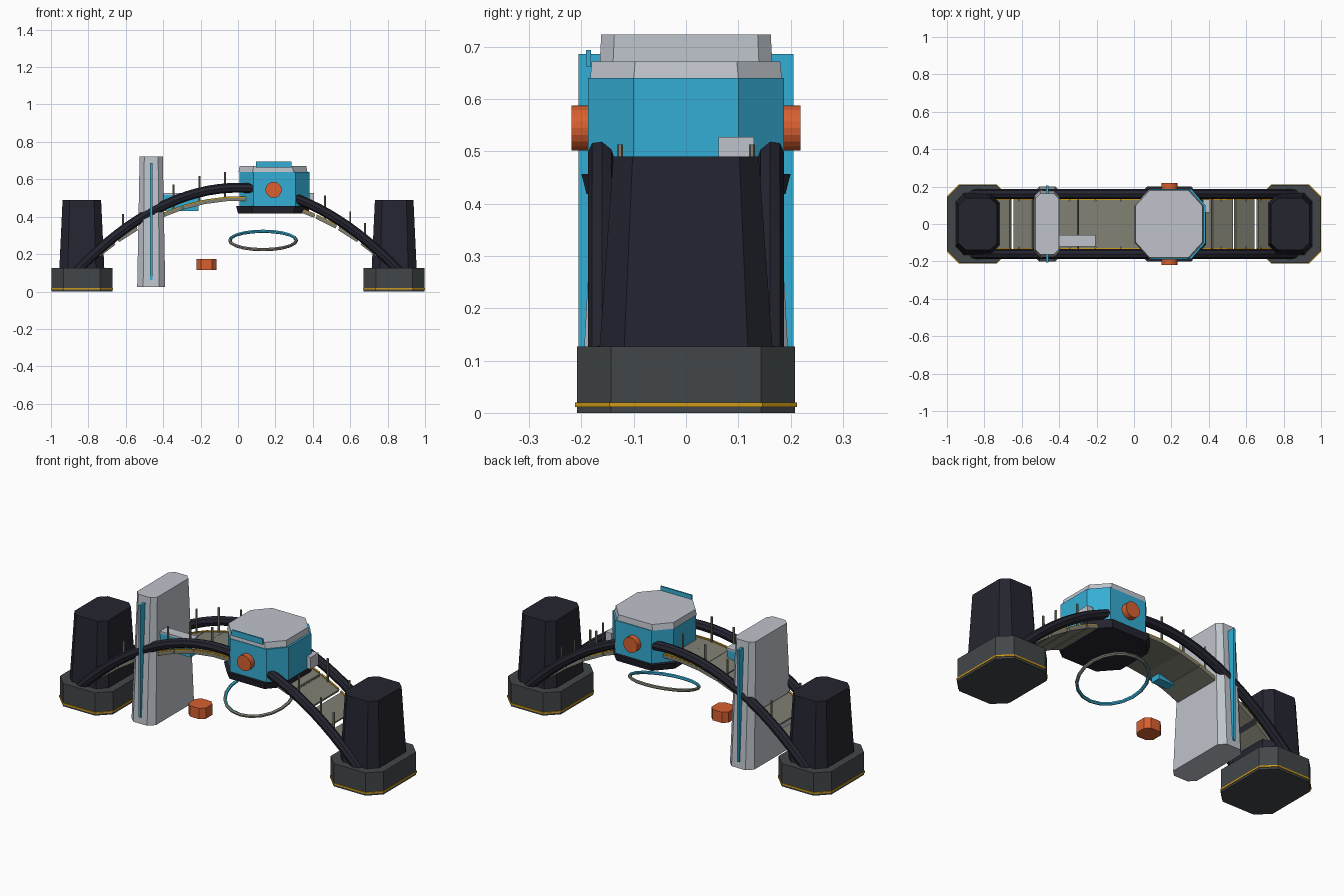
import bpy, bmesh, math
from mathutils import Matrix

if "Cube" in bpy.data.objects:
    bpy.data.objects.remove(bpy.data.objects["Cube"])


def mat(name, r, g, b):
    m = bpy.data.materials.new(name)
    m.diffuse_color = (r, g, b, 1)
    m.use_nodes = True
    m.node_tree.nodes["Principled BSDF"].inputs["Base Color"].default_value = m.diffuse_color
    return m


GREY = mat("light_grey", .52, .55, .60)
CYAN = mat("cyan", .035, .42, .66)
DARK = mat("dark_navy", .018, .018, .03)
BASE = mat("charcoal", .055, .062, .066)
DECK = mat("olive_grey", .22, .22, .175)
YELLOW = mat("yellow", .62, .33, .01)
ORANGE = mat("orange", .68, .115, .03)


def finish(name, bm, *mats):
    bmesh.ops.recalc_face_normals(bm, faces=bm.faces)
    me = bpy.data.meshes.new(name)
    bm.to_mesh(me)
    bm.free()
    for m in mats:
        me.materials.append(m)
    ob = bpy.data.objects.new(name, me)
    bpy.context.collection.objects.link(ob)
    return ob


def octagon(name, m, x, y, z0, z1, bottom, top=None):
    """Prism with cut corners; bottom and top are (half x, half y, cut x, cut y)."""
    bm = bmesh.new()
    rings = []
    for (hx, hy, cx, cy), z in ((bottom, z0), (top or bottom, z1)):
        pts = [(hx, cy - hy), (hx, hy - cy), (hx - cx, hy), (cx - hx, hy),
               (-hx, hy - cy), (-hx, cy - hy), (cx - hx, -hy), (hx - cx, -hy)]
        rings.append([bm.verts.new((x + a, y + b, z)) for a, b in pts])
    for r in rings:
        bm.faces.new(r)
    for i in range(8):
        j = (i + 1) % 8
        bm.faces.new((rings[0][i], rings[0][j], rings[1][j], rings[1][i]))
    return finish(name, bm, m)


def add_box(bm, center, size, pitch=0):
    mx = (Matrix.Translation(center) @ Matrix.Rotation(pitch, 4, 'Y')
          @ Matrix.Diagonal((*size, 1)))
    bmesh.ops.create_cube(bm, size=1, matrix=mx)


def box(name, m, x0, x1, y0, y1, z0, z1):
    bm = bmesh.new()
    add_box(bm, ((x0 + x1) / 2, (y0 + y1) / 2, (z0 + z1) / 2), (x1 - x0, y1 - y0, z1 - z0))
    return finish(name, bm, m)


def tube_z(x):
    return .555 - .6 * x * x


def deck_z(x):
    return .492 - .54 * x * x


# End footings with yellow line and tapered towers
for side, s in (("left", -1), ("right", 1)):
    x = s * .835
    octagon(side + "_footing", BASE, x, 0, 0, .127, (.163, .208, .065, .065))
    octagon(side + "_footing_line", YELLOW, x, 0, .011, .02, (.166, .212, .066, .066))
    octagon(side + "_tower", DARK, x, 0, .127, .49,
            (.12, .165, .045, .047), (.103, .139, .038, .037))

# Arched deck of straight slabs, with yellow edge strips
slabs, strips = bmesh.new(), bmesh.new()
for i in range(-7, 8):
    x = i * .118
    slope = -1.08 * x
    a = -math.atan(slope)
    z = deck_z(x)
    add_box(slabs, (x, 0, z), (.12, .28, .018), a)
    for s in (-1, 1):
        add_box(strips, (x, s * .134, z + .011), (.118, .01, .008), a)
finish("deck", slabs, DECK)
finish("deck_edge_strips", strips, YELLOW)

# Thick arched side tubes
for side, s in (("front", -1), ("back", 1)):
    cu = bpy.data.curves.new(side + "_tube", 'CURVE')
    cu.dimensions = '3D'
    cu.bevel_depth = .026
    cu.bevel_resolution = 2
    cu.use_fill_caps = True
    sp = cu.splines.new('POLY')
    n = 33
    sp.points.add(n - 1)
    for i, p in enumerate(sp.points):
        x = -.86 + 1.72 * i / (n - 1)
        p.co = (x, s * .161, tube_z(x), 1)
    ob = bpy.data.objects.new(side + "_tube", cu)
    bpy.context.collection.objects.link(ob)
    cu.materials.append(DARK)
    bpy.ops.object.select_all(action='DESELECT')
    ob.select_set(True)
    bpy.context.view_layer.objects.active = ob
    bpy.ops.object.convert(target='MESH')
    bpy.ops.object.shade_smooth_by_angle()

# Thin railing posts
posts = bmesh.new()
for x in (-.616, -.48, -.344, -.207, -.07, .34, .465, .6, .68):
    for s in (-1, 1):
        z0, z1 = deck_z(x), tube_z(x) + .088
        bmesh.ops.create_cone(posts, cap_ends=True, segments=6, radius1=.006, radius2=.006,
                              depth=z1 - z0,
                              matrix=Matrix.Translation((x, s * .126, (z0 + z1) / 2)))
finish("railing_posts", posts, DECK)

# Cabin: dark underside, cyan body, grey lid, front visor plate, side box
octagon("cabin_underside", DARK, .188, 0, .418, .457,
        (.188, .19, .08, .09), (.198, .2, .08, .09))
octagon("cabin_body", CYAN, .195, 0, .457, .64, (.187, .187, .075, .087))
octagon("cabin_lid", GREY, .187, 0, .64, .672, (.184, .183, .075, .083), (.178, .18, .075, .083))
box("cabin_visor", CYAN, .095, .285, -.191, -.182, .662, .694)
box("cabin_side_box", GREY, .37, .405, .062, .13, .46, .527)

# Orange side knobs
for side, s in (("front", -1), ("back", 1)):
    bm = bmesh.new()
    bmesh.ops.create_cone(bm, cap_ends=True, segments=20, radius1=.043, radius2=.043, depth=.05,
                          matrix=Matrix.Translation((.19, s * .194, .544))
                          @ Matrix.Rotation(math.pi / 2, 4, 'X'))
    finish(side + "_knob", bm, ORANGE)

# Pylon standing through the deck, with a cyan fin through its middle
octagon("pylon", GREY, -.464, 0, .025, .723, (.075, .2, .032, .032), (.062, .162, .025, .025))
box("pylon_fin", CYAN, -.471, -.457, -.205, .205, .062, .686)

# Console on the deck beside the pylon
box("console_body", CYAN, -.4, -.21, -.117, -.062, .43, .517)
box("console_top", GREY, -.4, -.205, -.12, -.06, .517, .528)

# Tilted hanging ring, cyan on its inner side
bm = bmesh.new()
N, K, R, r = 20, 6, .178, .009
tilt = Matrix.Translation((.134, 0, .273)) @ Matrix.Rotation(math.radians(16), 4, 'X')
loops = []
for i in range(N):
    a = 2 * math.pi * i / N
    loop = []
    for k in range(K):
        b = 2 * math.pi * (k + .5) / K
        q = R + r * math.cos(b)
        loop.append(bm.verts.new((q * math.cos(a), q * math.sin(a), r * math.sin(b))))
    loops.append(loop)
for i in range(N):
    A, B = loops[i], loops[(i + 1) % N]
    for k in range(K):
        f = bm.faces.new((A[k], B[k], B[(k + 1) % K], A[(k + 1) % K]))
        f.material_index = int(f.calc_center_median().xy.length < R - .006)
bm.transform(tilt)
finish("hanging_ring", bm, DECK, CYAN)

# Orange block below the deck
octagon("orange_block", ORANGE, -.168, -.09, .115, .175, (.053, .053, .024, .024))
